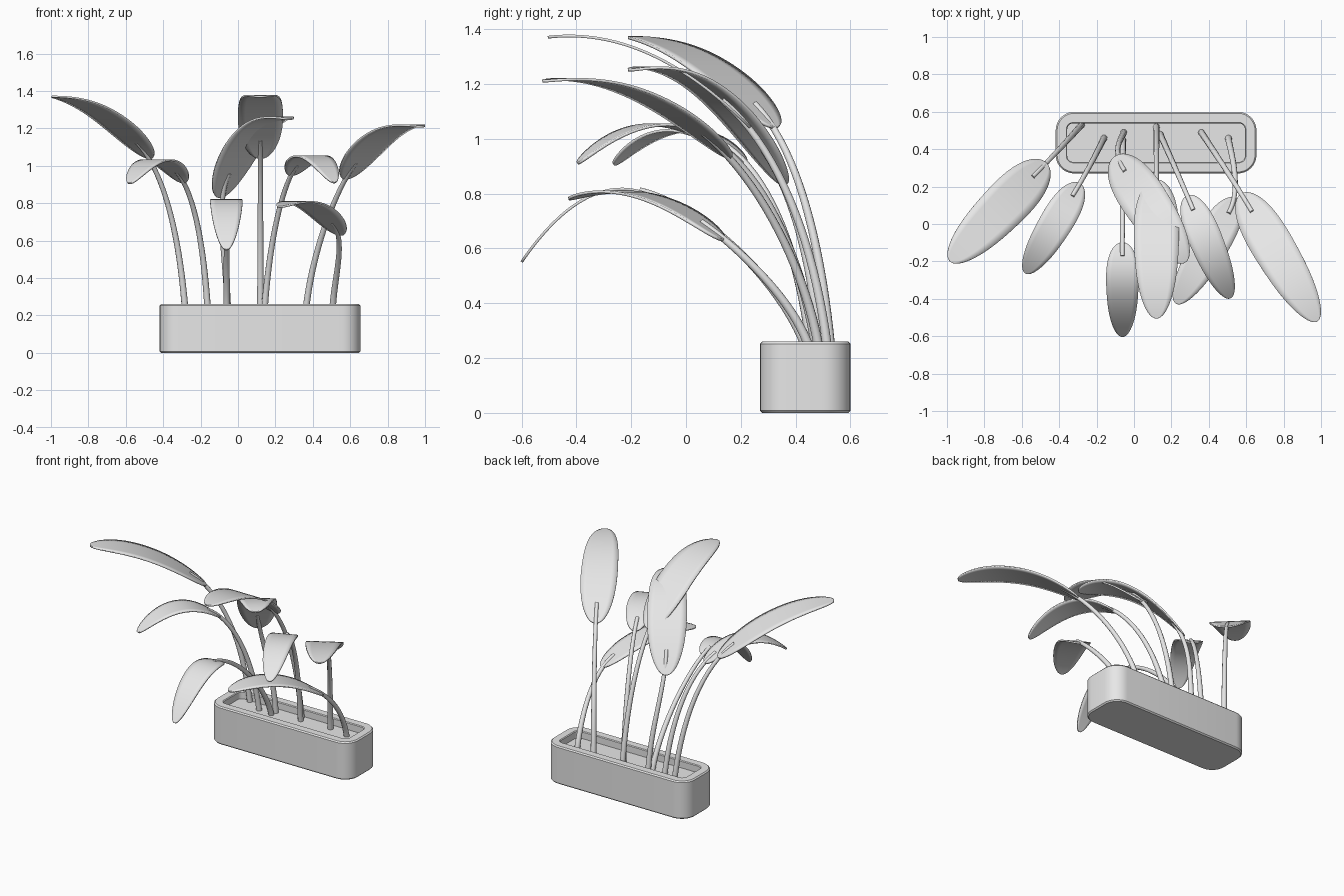
import bpy, bmesh, math
from mathutils import Vector

cube = bpy.data.objects.get("Cube")
if cube:
    bpy.data.objects.remove(cube, do_unlink=True)

grey = bpy.data.materials.new("light_grey")
grey.use_nodes = True
colour = (0.8, 0.8, 0.8, 1)
grey.diffuse_color = colour
grey.node_tree.nodes["Principled BSDF"].inputs["Base Color"].default_value = colour


def activate(ob):
    bpy.ops.object.select_all(action='DESELECT')
    ob.select_set(True)
    bpy.context.view_layer.objects.active = ob


def add_object(name, data):
    ob = bpy.data.objects.new(name, data)
    bpy.context.collection.objects.link(ob)
    data.materials.append(grey)
    activate(ob)
    return ob


def mesh_from(bm, name):
    bmesh.ops.recalc_face_normals(bm, faces=bm.faces)
    me = bpy.data.meshes.new(name)
    bm.to_mesh(me)
    bm.free()
    return add_object(name, me)


# Planter: stacked rounded rectangles, stepping in over the rim to the soil
def rounded_ring(bm, inset, z, half_x=0.537, half_y=0.165, radius=0.1):
    r = radius - inset * 1.1
    ring = []
    for i, (sx, sy) in enumerate([(1, 1), (-1, 1), (-1, -1), (1, -1)]):
        for k in range(9):
            a = math.pi / 2 * (i + k / 8)
            x = 0.118 + sx * (half_x - inset - r) + r * math.cos(a)
            y = 0.435 + sy * (half_y - inset - r) + r * math.sin(a)
            ring.append(bm.verts.new((x, y, z)))
    return ring


bm = bmesh.new()
levels = [(0.008, 0), (0, 0.008), (0, 0.252), (0.008, 0.26),
          (0.057, 0.26), (0.062, 0.255), (0.062, 0.21)]
rings = [rounded_ring(bm, *lv) for lv in levels]
for a, b in zip(rings, rings[1:]):
    n = len(a)
    for i in range(n):
        bm.faces.new((a[i], a[(i + 1) % n], b[(i + 1) % n], b[i]))
bm.faces.new(rings[0])
bm.faces.new(rings[-1])
mesh_from(bm, "planter")
bpy.ops.object.shade_smooth_by_angle(angle=math.radians(35))


# Leaf midrib: straight seen from above, a parabola in height
def midrib(base, tip, heights, t):
    z0, zm, z1 = heights
    c = 2 * (z0 + z1 - 2 * zm)
    b = z1 - z0 - c
    x, y = Vector(base).lerp(Vector(tip), t)
    return Vector((x, y, z0 + b * t + c * t * t))


def leaf(name, base, tip, heights, half_width):
    along = Vector(tip) - Vector(base)
    side = Vector((-along.y, along.x, 0)).normalized()
    bm = bmesh.new()
    rows, steps = [], 36
    for i in range(steps + 1):
        t = 0.5 - 0.5 * math.cos(math.pi * (0.02 + 0.96 * i / steps))
        w = half_width * math.sqrt(1 - abs(2 * t - 1) ** 2.5) * (1.12 - 0.3 * t)
        p = midrib(base, tip, heights, t)
        rows.append([bm.verts.new(p + side * w * k / 3) for k in range(-3, 4)])
    for a, b in zip(rows, rows[1:]):
        for i in range(6):
            bm.faces.new((a[i], a[i + 1], b[i + 1], b[i]))
    ob = mesh_from(bm, name)
    mod = ob.modifiers.new("thickness", 'SOLIDIFY')
    mod.thickness = 0.01
    mod.offset = 0
    bpy.ops.object.shade_smooth_by_angle(angle=math.radians(40))


# Stem: a tapered tube rising from the soil and running out along the leaf
def stem(name, root, base, tip, heights):
    start = Vector((*root, 0.2))
    end = midrib(base, tip, heights, 0.14)
    slope = (midrib(base, tip, heights, 0.16) - end).normalized()
    reach = end - start
    cu = bpy.data.curves.new(name, 'CURVE')
    cu.dimensions = '3D'
    cu.bevel_depth = 0.018
    cu.bevel_resolution = 3
    cu.resolution_u = 20
    cu.use_fill_caps = True
    sp = cu.splines.new('BEZIER')
    sp.bezier_points.add(1)
    first, last = sp.bezier_points
    for p in (first, last):
        p.handle_left_type = p.handle_right_type = 'FREE'
    lean = Vector((reach.x * 0.1, reach.y * 0.1, reach.z * 0.38))
    first.co, first.handle_left, first.handle_right = start, start - lean, start + lean
    arm = slope * reach.length * 0.3
    end = end + Vector((0, 0, 0.004))
    last.co, last.handle_left, last.handle_right = end, end - arm, end + arm
    last.radius = 0.65
    add_object(name, cu)
    bpy.ops.object.convert(target='MESH')
    bpy.ops.object.shade_smooth_by_angle(angle=math.radians(40))


# Plants: root, leaf base, leaf tip, heights at base, middle and tip, half width
plants = {
    "far_right": ((-.28, .53), (-.47, .325), (-.985, -.2), (1.04, 1.28, 1.37), .125),
    "right": ((-.16, .46), (-.29, .215), (-.58, -.262), (.91, 1.03, .905), .09),
    "inner_right": ((-.055, .49), (-.1, .36), (.275, -.205), (.83, 1.18, 1.25), .125),
    "drooping": ((-.06, .45), (-.062, -.1), (-.062, -.6), (.78, .79, .55), .088),
    "tall_middle": ((.12, .52), (.12, .235), (.12, -.505), (1.04, 1.31, 1.37), .122),
    "inner_left": ((.14, .48), (.285, .15), (.515, -.395), (.95, 1.05, .91), .09),
    "left": ((.505, .46), (.55, .135), (.225, -.425), (.63, .79, .78), .1),
    "far_left": ((.36, .49), (.575, .16), (.98, -.52), (.93, 1.165, 1.21), .115),
}
for name, (root, base, tip, heights, half_width) in plants.items():
    stem(name + "_stem", root, base, tip, heights)
    leaf(name + "_leaf", base, tip, heights, half_width)
